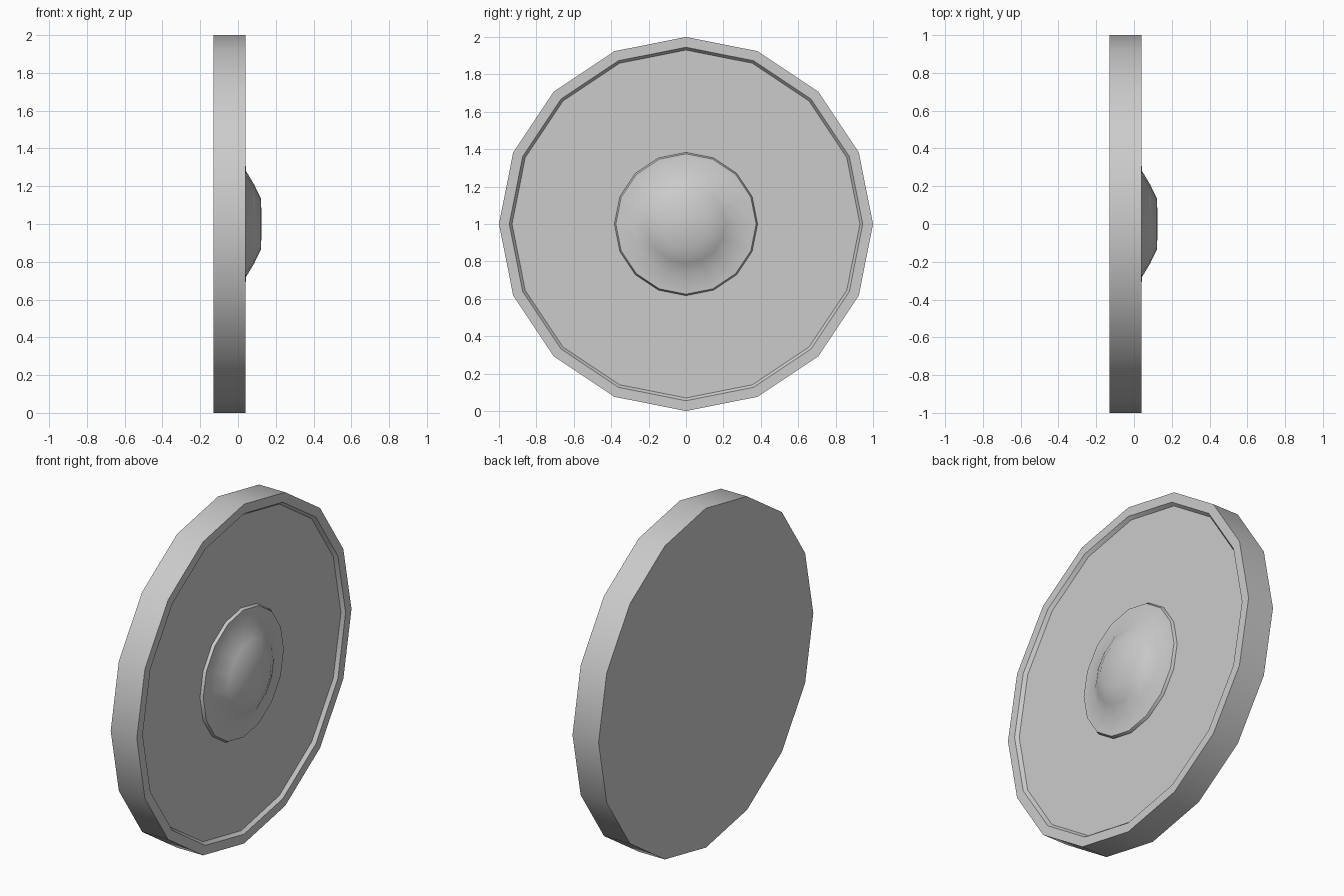
import bpy, bmesh, math

if "Cube" in bpy.data.objects:
    bpy.data.objects.remove(bpy.data.objects["Cube"])

SIDES = 16


def lathe(name, profile):
    """Revolve (x, radius) points around the x axis; end rings are capped."""
    bm = bmesh.new()
    rings = []
    for x, r in profile:
        if r == 0:
            rings.append([bm.verts.new((x, 0, 1))])
        else:
            rings.append([bm.verts.new((x, r * math.cos(i * math.tau / SIDES),
                                        1 + r * math.sin(i * math.tau / SIDES)))
                          for i in range(SIDES)])
    for a, b in zip(rings, rings[1:]):
        for i in range(SIDES):
            j = (i + 1) % SIDES
            if len(b) == 1:
                bm.faces.new((a[i], a[j], b[0]))
            else:
                bm.faces.new((a[i], a[j], b[j], b[i]))
    for ring in (rings[0], rings[-1]):
        if len(ring) > 1:
            bm.faces.new(ring)
    bmesh.ops.recalc_face_normals(bm, faces=bm.faces)
    mesh = bpy.data.meshes.new(name)
    bm.to_mesh(mesh)
    bm.free()
    obj = bpy.data.objects.new(name, mesh)
    bpy.context.collection.objects.link(obj)
    bpy.ops.object.select_all(action='DESELECT')
    obj.select_set(True)
    bpy.context.view_layer.objects.active = obj
    bpy.ops.object.shade_smooth_by_angle(angle=math.radians(32))
    return obj


# Thick disc: flat back, raised rim and slightly sunken front panel
lathe("shield_body", [(-0.13, 1.0), (0.04, 1.0), (0.04, 0.945), (0.02, 0.93)])

# Centre boss: low raised collar flowing into a shallow dome
lathe("shield_boss", [(0.01, 0.383), (0.02, 0.383), (0.036, 0.375), (0.043, 0.28),
                      (0.085, 0.21), (0.122, 0.135), (0.125, 0)])
